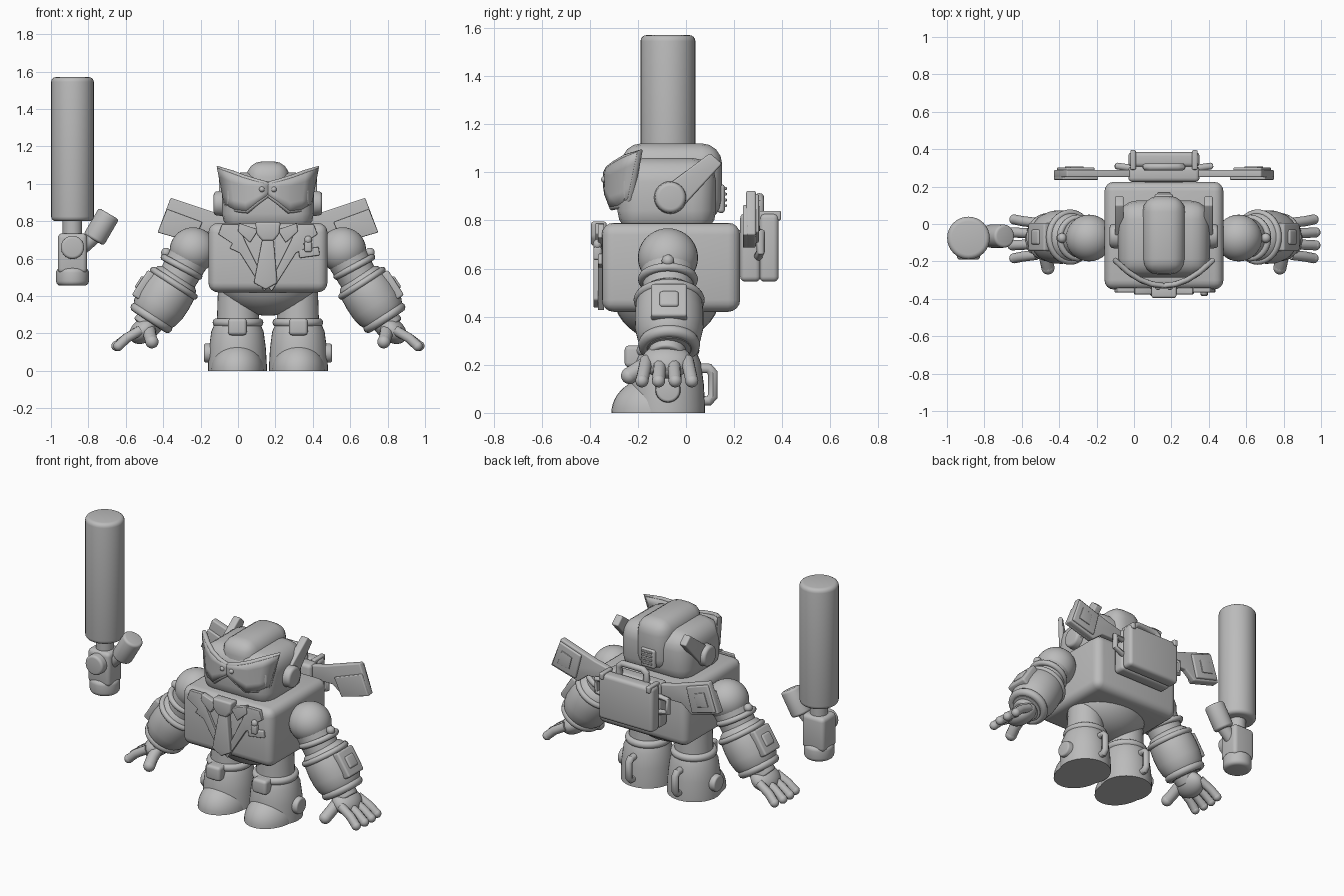
import bpy, bmesh, math
from math import radians
from mathutils import Vector, Matrix

old = bpy.data.objects.get("Cube")
if old:
    bpy.data.objects.remove(old, do_unlink=True)

AXIS_X = 0.16  # the robot's own plane of symmetry; parts are built relative to it
grey = bpy.data.materials.new("plain grey")
grey.use_nodes = True
COLOUR = (0.5, 0.5, 0.5, 1)
grey.diffuse_color = COLOUR
grey.node_tree.nodes["Principled BSDF"].inputs["Base Color"].default_value = COLOUR


def add(name, mesh, pair=False):
    mesh.polygons.foreach_set("use_smooth", [True] * len(mesh.polygons))
    mesh.set_sharp_from_angle(angle=radians(38))
    mesh.materials.clear()
    mesh.materials.append(grey)
    ob = bpy.data.objects.new(name, mesh)
    ob.location.x = AXIS_X
    bpy.context.collection.objects.link(ob)
    if pair:
        ob.modifiers.new("mirror", 'MIRROR').use_mirror_merge = False
    return ob


def finish(name, bm, pair=False, bevel=0, place=None):
    bmesh.ops.recalc_face_normals(bm, faces=bm.faces[:])
    if bevel:
        sharp = [e for e in bm.edges if e.calc_face_angle(0) > radians(30)]
        bmesh.ops.bevel(bm, geom=sharp, offset=bevel, segments=4, profile=0.5,
                        affect='EDGES', clamp_overlap=True)
    if place:
        bm.transform(place)
    mesh = bpy.data.meshes.new(name)
    bm.to_mesh(mesh)
    bm.free()
    return add(name, mesh, pair)


def aim(origin, direction):
    turn = Vector(direction).to_track_quat('Z', 'Y').to_matrix().to_4x4()
    return Matrix.Translation(origin) @ turn


def box(name, lo, hi, bevel=0.02, pair=False, tilt=0):
    """Rounded box between two corners, tilted about its own y axis."""
    lo, hi = Vector(lo), Vector(hi)
    bm = bmesh.new()
    bmesh.ops.create_cube(bm, size=1)
    bmesh.ops.scale(bm, vec=hi - lo, verts=bm.verts[:])
    place = Matrix.Translation((lo + hi) / 2) @ Matrix.Rotation(radians(tilt), 4, 'Y')
    return finish(name, bm, pair, bevel, place)


def ball(name, centre, radii, pair=False, tilt=0):
    bm = bmesh.new()
    bmesh.ops.create_uvsphere(bm, u_segments=32, v_segments=20, radius=1)
    bmesh.ops.scale(bm, vec=radii, verts=bm.verts[:])
    place = Matrix.Translation(centre) @ Matrix.Rotation(radians(tilt), 4, 'Y')
    return finish(name, bm, pair, 0, place)


def rod(name, a, b, r1, r2=None, bevel=0.01, pair=False):
    a, b = Vector(a), Vector(b)
    bm = bmesh.new()
    bmesh.ops.create_cone(bm, cap_ends=True, segments=32, radius1=r1,
                          radius2=r1 if r2 is None else r2, depth=(b - a).length)
    return finish(name, bm, pair, bevel, aim((a + b) / 2, b - a))


def lathe(name, profile, origin, direction, pair=False):
    """Spin (radius, height) points round an axis."""
    bm = bmesh.new()
    vs = [bm.verts.new((r, 0, t)) for r, t in profile]
    es = [bm.edges.new(p) for p in zip(vs, vs[1:])]
    bmesh.ops.spin(bm, geom=vs + es, cent=(0, 0, 0), axis=(0, 0, 1),
                   angle=math.tau, steps=36, use_merge=True)
    bmesh.ops.remove_doubles(bm, verts=bm.verts[:], dist=0.0001)
    bmesh.ops.holes_fill(bm, edges=[e for e in bm.edges if e.is_boundary], sides=0)
    return finish(name, bm, pair, 0, aim(origin, direction))


def plate(name, outline, y0, y1, bevel=0.006, pair=False):
    """Outline in the x-z plane, given thickness along y."""
    bm = bmesh.new()
    face = bm.faces.new([bm.verts.new((x, y0, z)) for x, z in outline])
    out = bmesh.ops.extrude_face_region(bm, geom=[face])["geom"]
    bmesh.ops.translate(bm, vec=(0, y1 - y0, 0),
                        verts=[v for v in out if isinstance(v, bmesh.types.BMVert)])
    return finish(name, bm, pair, bevel)


def tube(name, points, radius, pair=False, closed=False):
    cu = bpy.data.curves.new(name, 'CURVE')
    cu.dimensions = '3D'
    cu.bevel_depth, cu.bevel_resolution, cu.use_fill_caps = radius, 3, True
    sp = cu.splines.new('POLY')
    sp.points.add(len(points) - 1)
    for p, co in zip(sp.points, points):
        p.co = (*co, 1)
    sp.use_cyclic_u = closed
    tmp = bpy.data.objects.new(name, cu)
    mesh = bpy.data.meshes.new_from_object(tmp)
    bpy.data.objects.remove(tmp)
    bpy.data.curves.remove(cu)
    return add(name, mesh, pair)


def ring(name, centre, direction, radius, thick, pair=False):
    m = aim(centre, direction)
    pts = [m @ Vector((radius * math.cos(a), radius * math.sin(a), 0))
           for a in (math.tau * i / 36 for i in range(36))]
    return tube(name, pts, thick, pair, True)


# Torso and belly
box("torso", (-.318, -.35, .42), (.318, .225, .79), .05)
ball("belly", (0, -.08, .5), (.28, .225, .205))

# Head, crest and rear vent
box("head", (-.245, -.285, .74), (.245, .125, 1.06), .1)
box("head_crest", (-.115, -.27, .8), (.115, .15, 1.12), .085)
box("rear_vent", (-.05, .13, .83), (.05, .162, .95), .015)
for i in range(4):
    z = .855 + i * .024
    box("vent_slat", (-.035, .15, z), (.035, .17, z + .012), .004)

# Ears with swept antennae
rod("ear", (.225, -.065, .895), (.29, -.065, .895), .07, .062, .015, True)
blade = [(-.1, .93), (.1, 1.08), (.15, 1.035), (-.02, .85)]
bm = bmesh.new()
base = bm.faces.new([bm.verts.new((.215, y, z)) for y, z in blade])
geom = bmesh.ops.extrude_face_region(bm, geom=[base])["geom"]
bmesh.ops.translate(bm, vec=(.047, 0, 0), verts=[v for v in geom if isinstance(v, bmesh.types.BMVert)])
finish("ear_antenna", bm, True, .008)

# Goggles: a curved lens per side with a raised rim
top = [(0, 1.0), (.065, 1.015), (.13, 1.035), (.195, 1.06), (.262, 1.085)]
low = [(0, .94), (.05, .905), (.11, .855), (.17, .862), (.222, .89)]


def wrap(x, z):
    return Vector((x, -.33 + 2 * x * x, z))


bm = bmesh.new()
rows = [[bm.verts.new(wrap(*a).lerp(wrap(*b), t / 4)) for t in range(5)] for a, b in zip(top, low)]
for p, q in zip(rows, rows[1:]):
    for k in range(4):
        bm.faces.new((p[k], p[k + 1], q[k + 1], q[k]))
lens = finish("goggle_lens", bm, True)
solid = lens.modifiers.new("thickness", 'SOLIDIFY')
solid.thickness, solid.offset = .03, 0
lens.modifiers.move(1, 0)
tube("goggle_rim", [wrap(*p) for p in top + low[::-1]], .014, True, True)
ball("goggle_stud", (.032, -.338, .97), (.015, .015, .015), True)

# Jacket front: lapels, shirt collar, tie and pocket
plate("lapel", [(.245, .785), (.265, .73), (.19, .68), (.205, .655), (.15, .63), (.02, .425),
                (.0, .45), (.12, .69), (.16, .785)], -.366, -.34, .004, True)
plate("shirt_collar", [(.155, .79), (.05, .755), (.095, .685), (.16, .745)], -.376, -.34, .005, True)
plate("tie_knot", [(-.068, .795), (.068, .795), (.06, .73), (.03, .695), (-.03, .695), (-.06, .73)],
      -.395, -.33, .012)
plate("tie", [(-.03, .705), (.03, .705), (.05, .47), (-.012, .435), (-.075, .47)], -.385, -.34, .008)
box("pocket", (.165, -.366, .61), (.275, -.34, .655), .006, tilt=-8)
box("pocket_figure", (.195, -.385, .635), (.235, -.35, .69), .01)
ball("pocket_figure_head", (.215, -.368, .7), (.02, .018, .022))

# Upper arms
reach = Vector((.48, 0, -.88))
ball("shoulder", (.4, -.075, .645), (.125, .125, .122), True)
rod("upper_arm", (.4, -.075, .645), (.52, -.075, .43), .112, .1, 0, True)
ring("arm_band", (.462, -.075, .555), reach, .107, .018, True)
ball("arm_button", (.545, -.075, .632), (.026, .026, .026), True)

# Forearms with cuffs and outer panels
axis = Vector((.545, 0, -.84))
side = Vector((.84, 0, .545))
mid = Vector((.56, -.07, .38))
lathe("forearm", [(0, -.165), (.09, -.16), (.122, -.135), (.138, -.09), (.143, -.03), (.142, .03),
                  (.132, .08), (.112, .12), (.09, .14), (0, .145)], mid, axis, True)
ring("elbow_band", mid - axis * .105, axis, .13, .018, True)
ring("forearm_cuff", mid + axis * .115, axis, .103, .026, True)
for nm, w, h, d in (("arm_panel", .16, .15, .155), ("arm_panel_window", .075, .08, .166)):
    bm = bmesh.new()
    bmesh.ops.create_cube(bm, size=1)
    bmesh.ops.scale(bm, vec=(w, h, .05), verts=bm.verts[:])
    m = Matrix((axis, Vector((0, 1, 0)), side)).transposed().to_4x4()
    finish(nm, bm, True, .012, Matrix.Translation(mid - axis * .01 + side * (d - .025)) @ m)

# Hands
ball("palm", (.665, -.08, .215), (.085, .105, .062), True, 38)
rod("wrist", (.6, -.075, .3), (.66, -.08, .23), .08, .075, .01, True)
for i in range(4):
    y = -.165 + i * .057
    spread = (i - 1.5) * .012
    knuckle = (.755, y + spread / 2, .175)
    tip = (.815 - .01 * abs(i - 1.5), y + spread, .133)
    tube("finger", [(.68, y, .218), knuckle, tip], .027, True)
    ball("fingertip", tip, (.027, .027, .027), True)
tube("thumb", [(.635, -.12, .225), (.63, -.19, .185), (.62, -.235, .155)], .035, True)
ball("thumb_tip", (.62, -.235, .155), (.035, .035, .035), True)

# Legs and boots
rod("thigh", (.16, -.08, .2), (.16, -.08, .5), .115, .105, 0, True)
lathe("boot", [(0, 0), (.157, 0), (.157, .03), (.152, .12), (.14, .21), (.125, .245), (0, .25)],
      (.163, -.078, 0), (0, 0, 1), True)
ring("boot_collar", (.16, -.08, .258), (0, 0, 1), .112, .024, True)
bm = bmesh.new()
bmesh.ops.create_uvsphere(bm, u_segments=36, v_segments=24, radius=1)
bmesh.ops.bisect_plane(bm, geom=bm.verts[:] + bm.edges[:] + bm.faces[:], plane_co=(0, 0, 0),
                       plane_no=(0, 0, 1), clear_inner=True)
bmesh.ops.holes_fill(bm, edges=[e for e in bm.edges if e.is_boundary], sides=0)
bmesh.ops.scale(bm, vec=(.142, .18, .15), verts=bm.verts[:])
finish("toe_cap", bm, True, 0, Matrix.Translation((.163, -.13, 0)))
box("shin_plate", (.113, -.255, .19), (.213, -.17, .28), .018, True)
rod("ankle_knob", (.28, -.075, .095), (.342, -.075, .095), .055, .05, .01, True)
tube("heel_loop", [(.163, .05, .185), (.163, .095, .185), (.163, .112, .165),
                   (.163, .112, .07), (.163, .095, .05), (.163, .05, .05)], .022, True)

# Backpack case with handle and clasps
box("case_front", (-.19, .225, .545), (.19, .31, .83), .022)
box("case_back", (-.19, .305, .545), (.19, .385, .83), .022)
tube("case_handle", [(-.095, .305, .82), (-.095, .305, .875), (-.07, .305, .895),
                     (.07, .305, .895), (.095, .305, .875), (.095, .305, .82)], .02)
box("case_clasp", (.15, .29, .8), (.18, .395, .84), .008, True)
box("case_mount", (-.1, .2, .6), (.1, .24, .76), .01)

# Wings
plate("wing", [(.28, .845), (.52, .925), (.59, .74), (.4, .685), (.33, .74), (.17, .74), (.17, .82)],
      .25, .29, .008, True)
plate("wing_panel", [(.54, .865), (.35, .795), (.4, .685), (.59, .74)], .236, .26, .006, True)
plate("wing_rear_frame", [(.37, .86), (.52, .91), (.575, .75), (.41, .705)], .28, .303, .008, True)
plate("wing_rear_inset", [(.43, .835), (.5, .86), (.53, .775), (.45, .755)], .299, .308, .003, True)
tube("wing_bracket", [(.18, .3, .75), (.25, .31, .75), (.25, .31, .67), (.18, .3, .65)], .018, True)

# Separate cannon standing beside the robot
GX, GY = -1.045, -.075
rod("cannon_barrel", (GX, GY, .8), (GX, GY, 1.57), .114, None, .025)
rod("cannon_neck", (GX, GY, .71), (GX, GY, .81), .052, None, 0)
box("cannon_body", (GX - .078, GY - .07, .52), (GX + .078, GY + .07, .735), .025)
rod("cannon_cap", (GX, GY, .455), (GX, GY, .55), .088, None, .025)
rod("cannon_knob", (GX, GY, .66), (GX, -.19, .66), .062, None, .015)
rod("cannon_side_arm", (GX + .05, GY, .66), (GX + .14, GY, .74), .04, None, 0)
rod("cannon_side_grip", (GX + .113, -.065, .7), (GX + .195, -.065, .84), .062, .062, .015)
